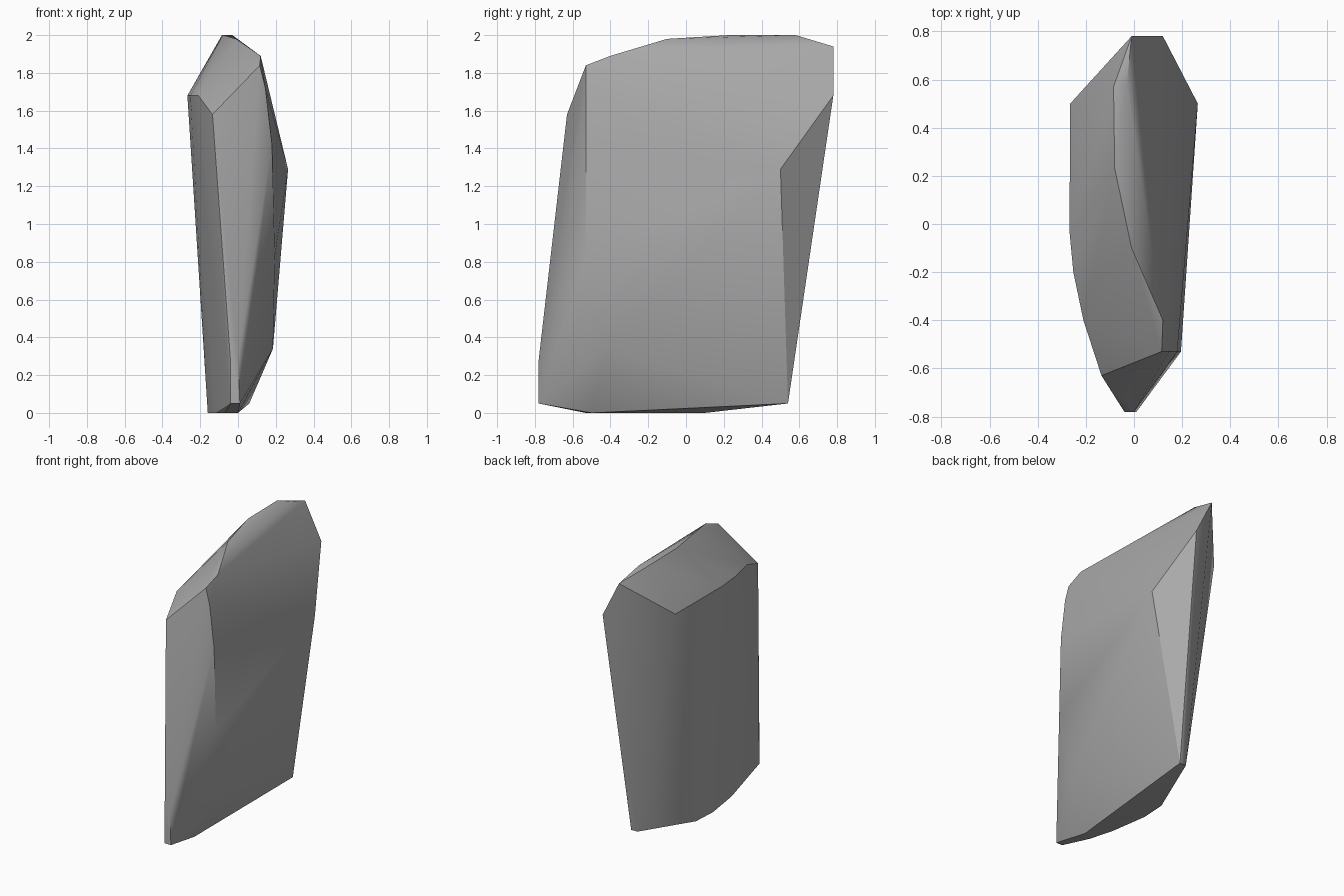
import bpy
import bmesh
from math import radians

default_cube = bpy.data.objects.get("Cube")
if default_cube:
    bpy.data.objects.remove(default_cube, do_unlink=True)


def flat_material(name, colour):
    material = bpy.data.materials.new(name)
    material.use_nodes = True
    material.diffuse_color = colour
    shader = material.node_tree.nodes["Principled BSDF"]
    shader.inputs["Base Color"].default_value = colour
    shader.inputs["Roughness"].default_value = 0.9
    return material


def at_height(z, *corners):
    """Lift a row of plan corners to one height."""
    return [(x, y, z) for x, y in corners]


def at_depth(y, *corners):
    """Push a row of front corners to one depth."""
    return [(x, y, z) for x, z in corners]


def faceted_stone(name, corners, material):
    """Wrap the chiselled corners in one convex skin."""
    bm = bmesh.new()
    for corner in corners:
        bm.verts.new(corner)
    hull = bmesh.ops.convex_hull(bm, input=bm.verts)
    unused = set(hull["geom_interior"]) | set(hull["geom_unused"])
    bmesh.ops.delete(
        bm,
        geom=[g for g in unused if isinstance(g, bmesh.types.BMVert)],
        context="VERTS",
    )
    bmesh.ops.recalc_face_normals(bm, faces=bm.faces)
    mesh = bpy.data.meshes.new(name)
    bm.to_mesh(mesh)
    bm.free()
    mesh.materials.append(material)
    stone = bpy.data.objects.new(name, mesh)
    bpy.context.collection.objects.link(stone)
    return stone


# Underside: curved rim on the right, straight edge on the left
base = at_height(0, (-.15, .1), (-.16, -.08), (-.12, -.35), (-.07, -.53), (0, -.5))
back_foot = at_height(.05, (.06, .54), (.01, .54))

# Narrow front nose and the rounded edge between the front and left faces
nose = at_depth(-.78, (-.04, .05), (.01, .05), (-.04, .28), (0, .28))
front_edge = at_depth(-.53, (.195, .83), (.18, 1.42), (.145, 1.72), (.115, 1.84))
front_peak = at_depth(-.63, (-.135, 1.58))
left_hip = at_depth(-.42, (.185, .34))

# Right shoulder line, bowed outward
shoulder = at_height(1.68, (-.265, .5), (-.268, -.03), (-.252, -.2), (-.21, -.4))

# Left bulge and the cut back edge
left_bulge = at_depth(.5, (.265, 1.29))
back_edge = at_depth(.78, (.12, 1.68), (-.01, 1.94))

# Crest running from the back down to the front
crest = at_height(2, (-.085, .57), (-.08, .23), (-.03, .58))
crest += at_height(1.98, (-.01, -.1))
crest += at_height(1.89, (.12, -.4))

stone_grey = flat_material("stone grey", (.4, .4, .4, 1))
rock = faceted_stone(
    "rock_slab",
    base + back_foot + nose + front_edge + front_peak + left_hip
    + shoulder + left_bulge + back_edge + crest,
    stone_grey,
)

# Soft facets with crisp breaks
bpy.ops.object.select_all(action="DESELECT")
rock.select_set(True)
bpy.context.view_layer.objects.active = rock
bpy.ops.object.shade_smooth_by_angle(angle=radians(30))
